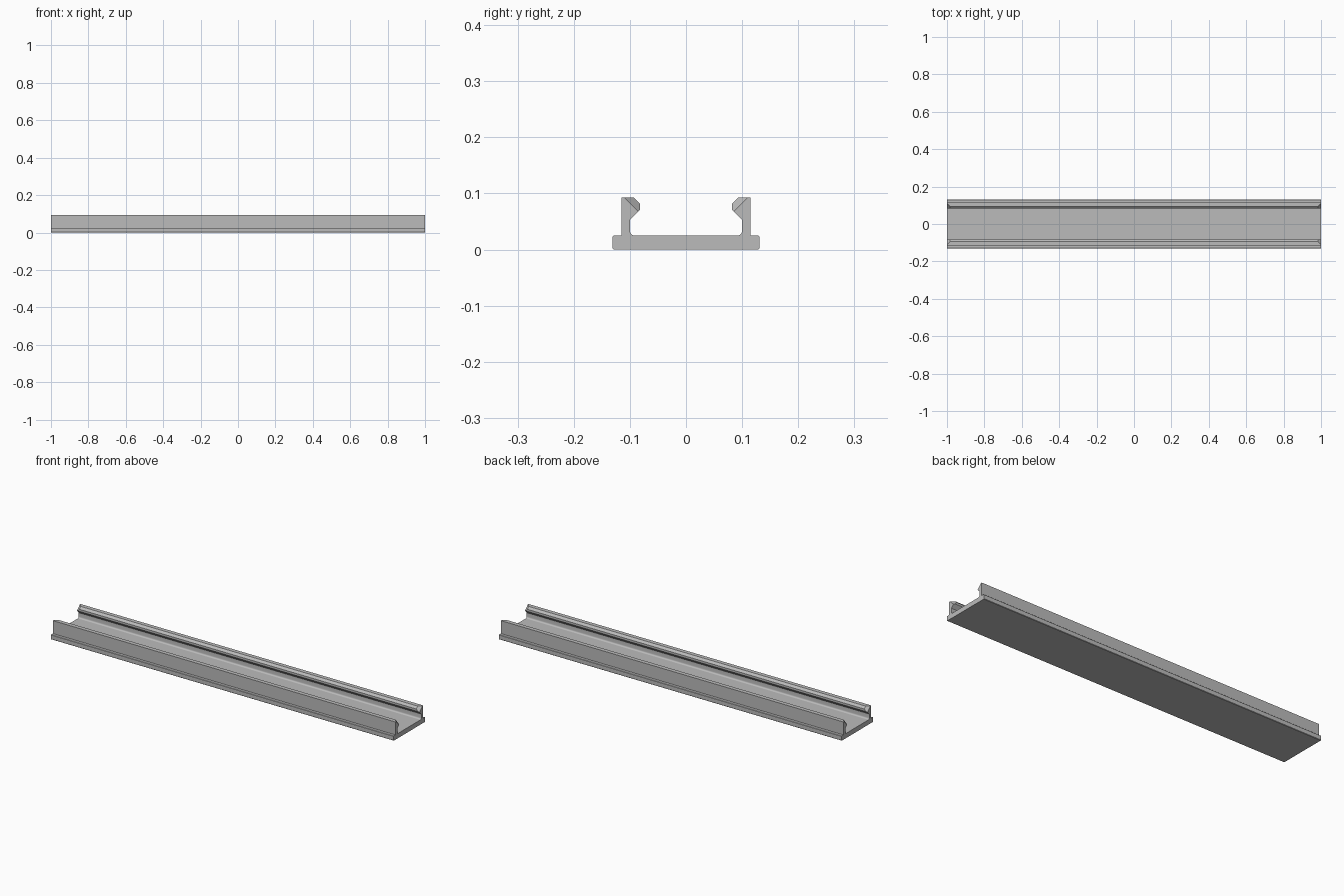
import bpy, bmesh, math
from mathutils import Vector

cube = bpy.data.objects.get("Cube")
if cube:
    bpy.data.objects.remove(cube)

HALF = 1.0        # half length of the channel
FLOOR = 0.025     # top of the base plate
TOP = 0.093       # top of the side rails

grey = bpy.data.materials.new("light grey")
grey.use_nodes = True
color = (0.5, 0.5, 0.5, 1)
grey.diffuse_color = color
grey.node_tree.nodes["Principled BSDF"].inputs["Base Color"].default_value = color


def arc(cy, cz, r, start, end, steps=5):
    """Points on an arc in the y-z plane, angles in degrees."""
    angles = [math.radians(start + (end - start) * i / steps) for i in range(steps + 1)]
    return [(cy + r * math.cos(a), cz + r * math.sin(a)) for a in angles]


def extrude_profile(points):
    """Sweep a closed y-z profile along the full length."""
    bm = bmesh.new()
    face = bm.faces.new([bm.verts.new((-HALF, y, z)) for y, z in points])
    grown = bmesh.ops.extrude_face_region(bm, geom=[face], use_keep_orig=True)
    verts = [g for g in grown["geom"] if isinstance(g, bmesh.types.BMVert)]
    bmesh.ops.translate(bm, vec=(2 * HALF, 0, 0), verts=verts)
    bmesh.ops.recalc_face_normals(bm, faces=bm.faces)
    return bm


def finish(bm, name):
    bmesh.ops.recalc_face_normals(bm, faces=bm.faces)
    mesh = bpy.data.meshes.new(name)
    bm.to_mesh(mesh)
    bm.free()
    obj = bpy.data.objects.new(name, mesh)
    bpy.context.collection.objects.link(obj)
    mesh.materials.append(grey)
    bpy.context.view_layer.objects.active = obj
    bpy.ops.object.select_all(action="DESELECT")
    obj.select_set(True)
    bpy.ops.object.shade_smooth_by_angle(angle=math.radians(30))
    return obj


# Base plate with slightly eased corners
w, e = 0.131, 0.002
base = [(-w + e, 0), (w - e, 0), (w, e), (w, FLOOR - e),
        (w - e, FLOOR), (-w + e, FLOOR), (-w, FLOOR - e), (-w, e)]
finish(extrude_profile(base), "base_plate")

# Side rail: upright wall, filleted foot and inward snap hook
rail = [(-0.115, FLOOR)]
rail += arc(-0.092, FLOOR + 0.008, 0.008, 270, 180)
rail += [(-0.1, 0.053), (-0.082, 0.071), (-0.082, 0.082),
         (-0.093, TOP), (-0.115, TOP)]

for side, name in ((1, "front_rail"), (-1, "back_rail")):
    bm = extrude_profile(rail)
    # Slanted lead-in cut at each end of the hook
    for end in (-1, 1):
        cut = bmesh.ops.bisect_plane(
            bm, geom=bm.verts[:] + bm.edges[:] + bm.faces[:], dist=1e-6,
            plane_co=Vector((end * HALF, -0.11, TOP)),
            plane_no=Vector((end, 1, 1)), clear_outer=True)
        rim = [g for g in cut["geom_cut"] if isinstance(g, bmesh.types.BMEdge)]
        bmesh.ops.holes_fill(bm, edges=rim, sides=0)
    # The opposite rail is the mirror image
    bmesh.ops.scale(bm, vec=(1, side, 1), verts=bm.verts)
    finish(bm, name)
